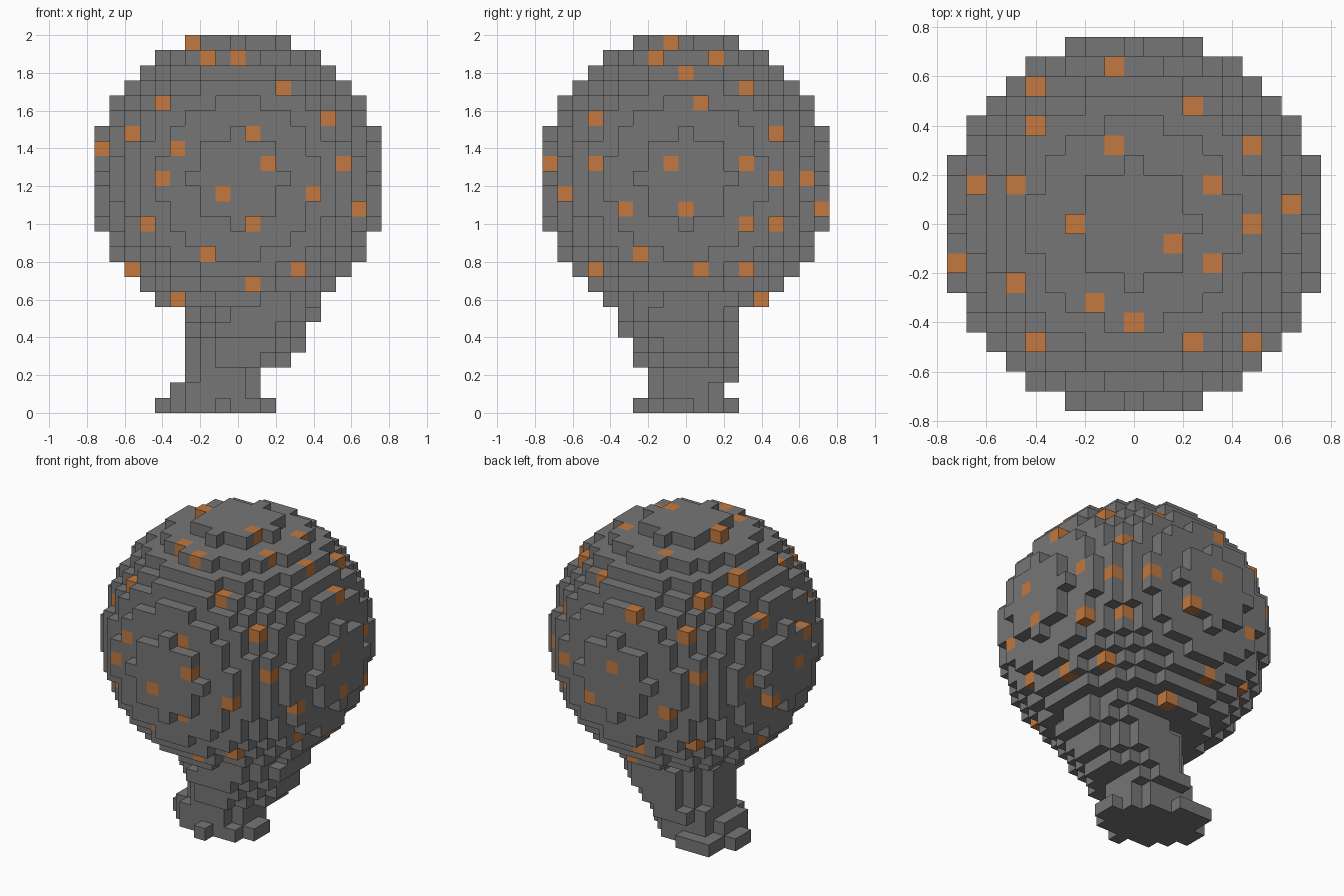
import bpy
import bmesh
from mathutils import Vector

cube = bpy.data.objects.get("Cube")
if cube:
    bpy.data.objects.remove(cube, do_unlink=True)

SIZE = 0.08        # edge of one block
MID = 15           # layer of the crown's centre
REACH = 90         # squared crown radius in blocks


def material(name, rgb):
    mat = bpy.data.materials.new(name)
    mat.use_nodes = True
    mat.diffuse_color = (*rgb, 1)
    mat.node_tree.nodes["Principled BSDF"].inputs["Base Color"].default_value = (*rgb, 1)
    return mat


grey = material("stone grey", (0.18, 0.18, 0.18))
orange = material("warm orange", (0.54, 0.19, 0.05))


def depth(a, b):
    """Outermost block of the crown along the third axis."""
    return int(max(REACH - a * a - b * b, 0) ** 0.5)


# Round crown of blocks
span = range(-9, 10)
crown = {(i, j, k + MID) for i in span for j in span for k in span
         if i * i + j * j + k * k <= REACH}

# Foot: one (first, last) run of blocks for each row from front to back
foot_rows = [(-1, -1), (-3, 1), (-4, 2), (-5, 2), (-5, 1), (-4, 0), (-4, -2)]
stem = {(i, row - 3, 0) for row, (a, b) in enumerate(foot_rows)
        for i in range(a, b + 1)}

# Leaning stem: oval layers inside (x first, x last, y first, y last)
ovals = [(-4, 1, -2, 2), (-3, 1, -2, 3), (-3, 3, -3, 3),
         (-3, 4, -3, 3), (-3, 4, -4, 3), (-2, 5, -4, 3)]
for layer, (xa, xb, ya, yb) in enumerate(ovals, 1):
    for i in range(xa, xb + 1):
        for j in range(ya, yb + 1):
            u = (2 * i - xa - xb) / (xb - xa + 1)
            v = (2 * j - ya - yb) / (yb - ya + 1)
            if u * u + v * v <= 1:
                stem.add((i, j, layer))
stem -= crown

# Spots on each side of the crown, as block steps from its centre
front = [(-3, 9), (-2, 8), (0, 8), (3, 6), (-5, 5), (6, 4), (-7, 3), (1, 3),
         (-9, 2), (-4, 2), (2, 1), (7, 1), (-5, 0), (-1, -1), (5, -1), (8, -2),
         (-6, -3), (1, -3), (-2, -5), (-7, -6), (4, -6), (1, -7), (-4, -8)]
plus_x = [(-1, 9), (-2, 8), (2, 8), (0, 7), (4, 6), (1, 5), (6, 3), (-1, 1),
          (4, 1), (6, 0), (8, 0), (0, -2), (9, -2), (4, -3), (6, -3),
          (-3, -5), (4, -6), (1, -6), (5, -8)]
top = [(-1, 8), (-5, 7), (3, 6), (-5, 5), (-1, 4), (-8, 2), (-6, 2), (-6, -3)]
back = [(0, 1), (-4, -2), (-6, 1), (-5, -5), (-1, -6)]
minus_x = [(4, 0), (-1, 0), (2, -2), (1, -6)]

spots = {(a, -depth(a, b), b + MID) for a, b in front}
spots |= {(depth(a, b), a, b + MID) for a, b in plus_x}
spots |= {(a, b, depth(a, b) + MID) for a, b in top}
spots |= {(a, depth(a, b), b + MID) for a, b in back}
spots |= {(-depth(a, b), a, b + MID) for a, b in minus_x}
spots &= crown

solid = crown | stem


def build(name, blocks, mat):
    """Make the open faces of a set of blocks."""
    bm = bmesh.new()
    corners = {}

    def corner(p):
        key = tuple(round(c * 2) for c in p)
        if key not in corners:
            corners[key] = bm.verts.new(p * SIZE)
        return corners[key]

    for block in sorted(blocks):
        centre = Vector(block) + Vector((0, 0, 0.5))
        for axis in range(3):
            for sign in (-1, 1):
                n = Vector((0, 0, 0))
                n[axis] = sign
                if tuple(int(c) for c in Vector(block) + n) in solid:
                    continue
                u = Vector((0, 0, 0))
                u[(axis + 1) % 3] = 0.5
                v = n.cross(u)
                mid = centre + n / 2
                bm.faces.new([corner(mid + p) for p in (-u - v, u - v, u + v, v - u)])
    mesh = bpy.data.meshes.new(name)
    bm.to_mesh(mesh)
    bm.free()
    mesh.materials.append(mat)
    obj = bpy.data.objects.new(name, mesh)
    bpy.context.collection.objects.link(obj)


build("crown", crown - spots, grey)
build("crown_spots", spots, orange)
build("stem", stem, grey)
